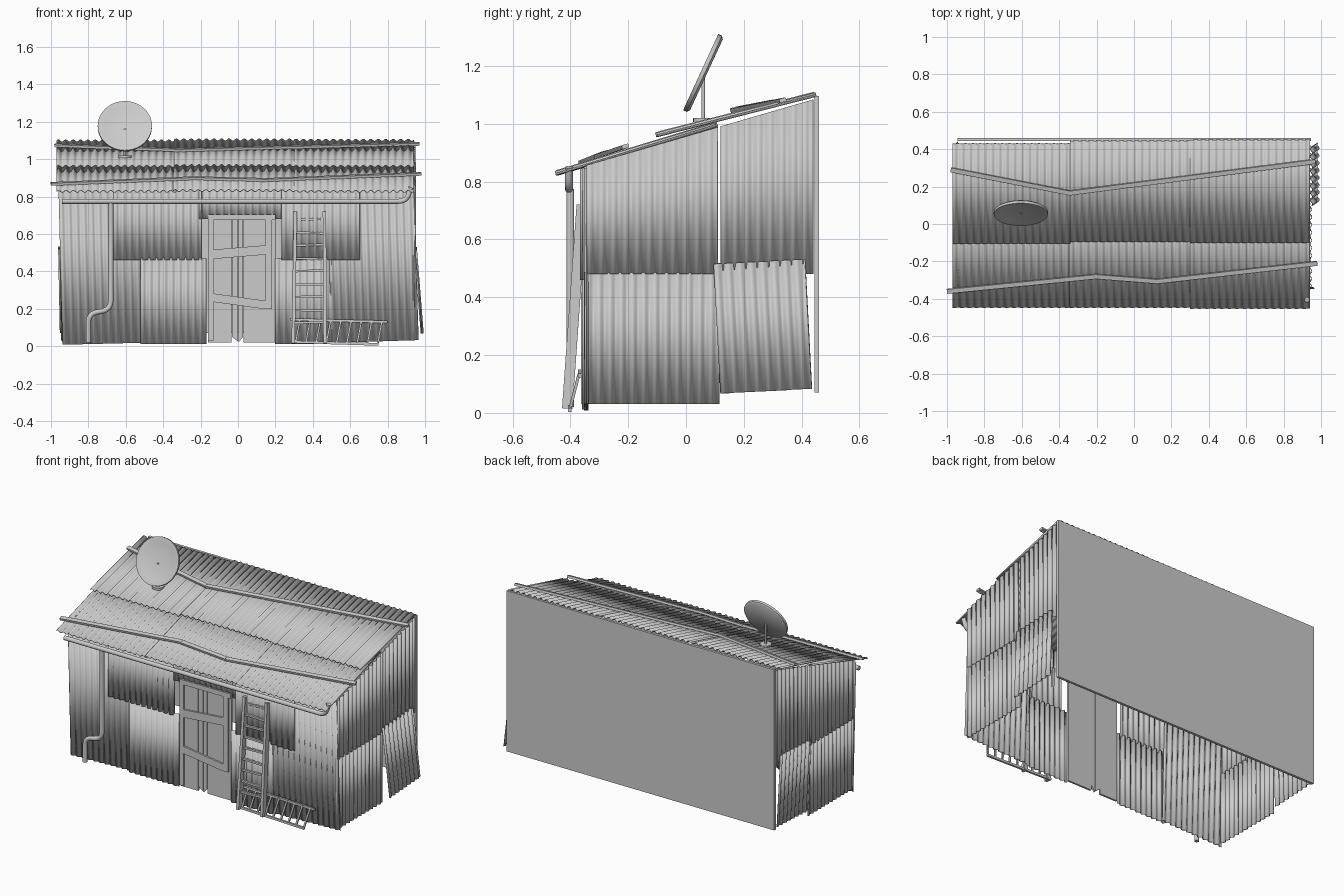
import bpy, bmesh, math
from mathutils import Vector, Matrix

if "Cube" in bpy.data.objects:
    bpy.data.objects.remove(bpy.data.objects["Cube"])

X, Y, Z = Vector((1, 0, 0)), Vector((0, 1, 0)), Vector((0, 0, 1))


def finish(name, bm, smooth=None):
    me = bpy.data.meshes.new(name)
    bmesh.ops.recalc_face_normals(bm, faces=bm.faces)
    bm.to_mesh(me)
    bm.free()
    ob = bpy.data.objects.new(name, me)
    bpy.context.collection.objects.link(ob)
    if smooth:
        bpy.context.view_layer.objects.active = ob
        ob.select_set(True)
        bpy.ops.object.shade_smooth_by_angle(angle=math.radians(smooth))
        ob.select_set(False)
    return ob


def sheet(name, p, u, v, w, h0, h1=None, tilt=0, pitch=0.04, amp=0.006):
    """Corrugated sheet from corner p, w along u, height h0..h1 along v."""
    p, u, v = Vector(p), Vector(u).normalized(), Vector(v).normalized()
    h1 = h0 if h1 is None else h1
    n = u.cross(v).normalized()
    rot = Matrix.Rotation(math.radians(tilt), 3, n)
    u, v = rot @ u, rot @ v
    waves = max(1, round(w / pitch))
    steps = waves * 8
    bm = bmesh.new()
    rows = []
    for i in range(steps + 1):
        s = i / steps
        o = p + u * w * s + n * amp * math.sin(2 * math.pi * waves * s)
        rows.append((bm.verts.new(o), bm.verts.new(o + v * (h0 + (h1 - h0) * s))))
    for a, b in zip(rows, rows[1:]):
        bm.faces.new((a[0], b[0], b[1], a[1]))
    ob = finish(name, bm, 50)
    m = ob.modifiers.new("thickness", "SOLIDIFY")
    m.thickness, m.offset = 0.004, 0
    return ob


def plank(name, a, b, w, t, up=Z):
    """Box running from a to b, width w across, thickness t along up."""
    a, b = Vector(a), Vector(b)
    d = (b - a).normalized()
    side = d.cross(up).normalized()
    top = side.cross(d)
    m = Matrix((side * w, d * (b - a).length, top * t)).transposed().to_4x4()
    m.translation = (a + b) / 2
    bm = bmesh.new()
    bmesh.ops.create_cube(bm, size=1, matrix=m)
    return finish(name, bm)


def pipe(name, pts, r, bend=0.05):
    """Round pipe through pts with rounded elbows."""
    pts = [Vector(p) for p in pts]
    path = [pts[0]]
    for a, c, b in zip(pts, pts[1:], pts[2:]):
        s, e = c + (a - c).normalized() * bend, c + (b - c).normalized() * bend
        for i in range(7):
            t = i / 6
            path.append(s * (1 - t) ** 2 + c * 2 * t * (1 - t) + e * t * t)
    path.append(pts[-1])
    cu = bpy.data.curves.new(name, "CURVE")
    cu.dimensions = "3D"
    cu.bevel_depth, cu.bevel_resolution, cu.use_fill_caps = r, 3, True
    sp = cu.splines.new("POLY")
    sp.points.add(len(path) - 1)
    for q, co in zip(sp.points, path):
        q.co = (*co, 1)
    tmp = bpy.data.objects.new("tmp", cu)
    bpy.context.collection.objects.link(tmp)
    bm = bmesh.new()
    bm.from_mesh(bpy.data.meshes.new_from_object(tmp))
    bpy.data.objects.remove(tmp)
    return finish(name, bm, 40)


def lathe(name, profile, loc, axis, seg=32):
    bm = bmesh.new()
    vs = [bm.verts.new((r, 0, z)) for r, z in profile]
    es = [bm.edges.new(e) for e in zip(vs, vs[1:])]
    bmesh.ops.spin(bm, geom=vs + es, axis=Z, cent=(0, 0, 0), angle=2 * math.pi, steps=seg)
    bmesh.ops.remove_doubles(bm, verts=bm.verts, dist=1e-5)
    bm.transform(Matrix.Translation(loc) @ Z.rotation_difference(Vector(axis)).to_matrix().to_4x4())
    return finish(name, bm, 40)


# Flat back wall
plank("back_wall", (-0.945, 0.452, 0.583), (0.945, 0.452, 0.583), 0.016, 1.025)

# Front wall: tilted corner sheets, then overlapping panels
for name, x, z, y, w, h, tilt in [
    ("front_left_sheet", -0.938, 0.008, -0.345, 0.44, 0.83, 1.4),
    ("front_right_sheet", 0.50, 0.018, -0.345, 0.465, 0.815, 1.8),
    ("front_lower_left", -0.52, 0.012, -0.352, 0.35, 0.46, 0),
    ("front_lower_right", 0.20, 0.012, -0.352, 0.30, 0.46, 0),
    ("front_upper_left", -0.665, 0.46, -0.358, 0.47, 0.385, 0),
    ("front_upper_right", 0.235, 0.46, -0.358, 0.415, 0.385, 0),
    ("front_over_door", -0.21, 0.68, -0.350, 0.46, 0.165, 0)]:
    sheet(name, (x, y, z), X, Z, w, h, tilt=tilt)


# Side walls: sheets following the roof slope, plus a loose tilted sheet
def eave(y):
    return 0.855 + 0.29 * (y + 0.35)


for tag, s in (("right", 1), ("left", -1)):
    for part, y0, y1, z0, z1, x in [("lower_front", -0.35, 0.115, 0.03, 0.485, 0.938),
                                    ("upper_front", -0.345, 0.11, 0.48, None, 0.945),
                                    ("upper_back", 0.12, 0.44, 0.48, None, 0.940)]:
        a, b = (y0, y1) if s > 0 else (y1, y0)
        sheet(f"{tag}_{part}", (s * x, a, z0), Y * s, Z, y1 - y0,
              (z1 or eave(a)) - z0, (z1 or eave(b)) - z0)
sheet("right_loose_sheet", (0.985, 0.12, 0.067), Y, (-0.08, 0, 1), 0.315, 0.45, tilt=3)
sheet("left_loose_sheet", (-0.945, 0.435, 0.085), -Y, (-0.02, 0, 1), 0.315, 0.45, tilt=-3)

# Roof: lower and upper rows of overlapping sheets
for i, (x, w, dy) in enumerate([(-0.97, 0.64, 0), (-0.345, 0.65, 0), (0.30, 0.64, -0.005)]):
    sheet(f"roof_lower_{i}", (x, -0.447 + dy, 0.828 + i % 2 * 0.004), X, (0, 0.56, 0.17), w, 0.58)
for i, (x, w, y0, y1) in enumerate([(-0.97, 0.63, -0.105, 0.43), (-0.34, 0.645, -0.095, 0.445),
                                    (0.30, 0.64, -0.10, 0.45)]):
    sheet(f"roof_upper_{i}", (x, y0, 0.962 + i % 2 * 0.004), X, (0, 0.56, 0.142), w, (y1 - y0) * 1.032)

# Battens weighing down the roof
slope = Vector((0, -0.28, 1))
front_batten = [(-1.0, -0.36, 0.868), (-0.21, -0.28, 0.898), (0.12, -0.307, 0.888), (0.98, -0.21, 0.922)]
back_batten = [(-0.98, 0.29, 1.074), (-0.35, 0.165, 1.048), (0.97, 0.335, 1.082)]
for tag, pts in (("front", front_batten), ("back", back_batten)):
    for i, (a, b) in enumerate(zip(pts, pts[1:])):
        plank(f"{tag}_batten_{i}", a, Vector(b) + Vector((0.012, 0, 0.002)) * (i < len(pts) - 2), 0.024, 0.014, slope)

# Gutter and downpipe
pipe("gutter", [(-0.94, -0.405, 0.775), (0.90, -0.405, 0.775), (0.925, -0.405, 0.85)], 0.014, 0.04)
pipe("downpipe", [(-0.68, -0.40, 0.775), (-0.68, -0.40, 0.195), (-0.80, -0.40, 0.175), (-0.80, -0.40, 0.02)], 0.014)

# Dish on its post
dish_axis = (0, -0.91, 0.42)
lathe("dish", [(0, -0.012), (0.135, -0.012), (0.145, -0.004), (0.145, 0.010), (0.138, 0.010),
               (0.11, 0.003), (0.06, -0.002), (0, -0.004)], (-0.605, 0.06, 1.175), dish_axis, 40)
pipe("dish_post", [(-0.605, 0.06, 0.99), (-0.605, 0.06, 1.165)], 0.006)
lathe("dish_base", [(0, -0.008), (0.035, -0.008), (0.035, 0.006), (0, 0.006)], (-0.605, 0.06, 1.014), Z, 20)

# Door: vertical boards with broken bottoms, crooked cross braces
for i, (x0, x1, zl, zr) in enumerate([(-0.16, -0.035, 0.02, 0.02), (-0.033, 0.0, 0.05, 0.025),
                                      (0.002, 0.028, 0.02, 0.05), (0.03, 0.20, 0.02, 0.02)]):
    bm = bmesh.new()
    vs = [bm.verts.new((x, -0.352, z)) for x, z in ((x0, zl), (x1, zr), (x1, 0.70), (x0, 0.70))]
    f = bm.faces.new(vs)
    out = bmesh.ops.extrude_face_region(bm, geom=[f])["geom"]
    bmesh.ops.translate(bm, vec=(0, 0.012, 0), verts=[g for g in out if isinstance(g, bmesh.types.BMVert)])
    finish(f"door_board_{i}", bm)
for name, a, b, w in [("door_left_stile", (-0.145, 0.03), (-0.145, 0.70), 0.03),
                      ("door_right_stile", (0.165, 0.20), (0.165, 0.70), 0.035),
                      ("door_top_rail", (-0.16, 0.69), (0.20, 0.69), 0.03),
                      ("door_upper_brace", (-0.15, 0.49), (0.15, 0.515), 0.05),
                      ("door_lower_brace", (-0.15, 0.262), (0.15, 0.22), 0.045)]:
    plank(name, (a[0], -0.357, a[1]), (b[0], -0.357, b[1]), w, 0.012, Y)


# Ladder leaning on the front wall
def lean(z):
    return -0.412 + 0.05 * z / 0.7


for tag, xb, xt in (("left", 0.295, 0.307), ("right", 0.465, 0.462)):
    plank(f"ladder_{tag}_rail", (xb, lean(0.015), 0.015), (xt, lean(0.72), 0.72), 0.018, 0.036, Y)
for i in range(9):
    z = 0.125 + 0.069 * i
    plank(f"ladder_rung_{i}", (0.30, lean(z), z), (0.463, lean(z), z + 0.004 * (-1) ** i), 0.014, 0.012)

# Broken ladder lying on its side
plank("fallen_top_rail", (0.28, -0.368, 0.143), (0.80, -0.368, 0.13), 0.012, 0.014)
plank("fallen_bottom_rail", (0.28, -0.402, 0.024), (0.75, -0.402, 0.010), 0.012, 0.014)
for i in range(9):
    x = 0.33 + 0.055 * i
    plank(f"fallen_rung_{i}", (x - 0.022, -0.40, 0.02), (x, -0.37, 0.135), 0.01, 0.01, Y)
